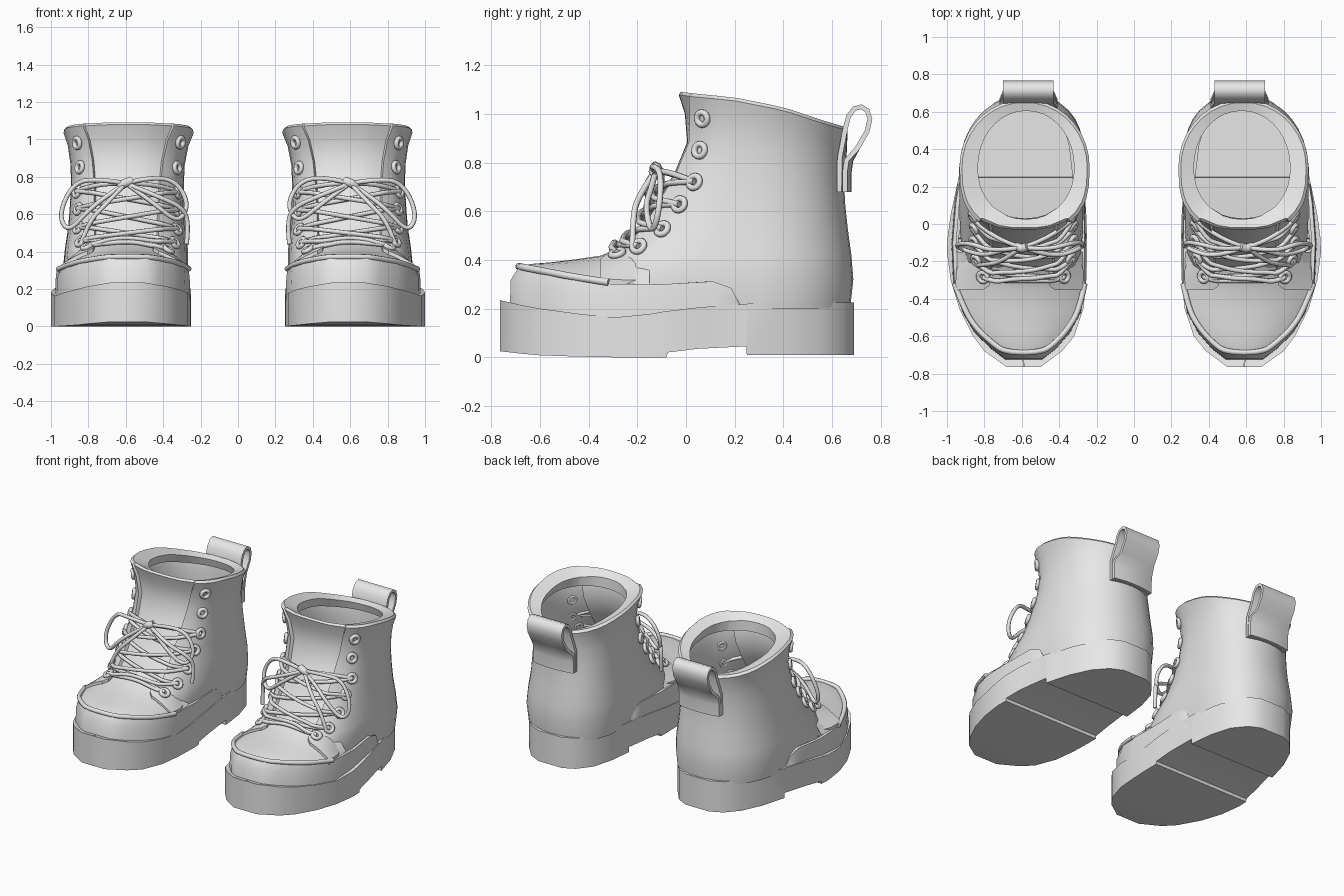
import bpy, bmesh, math
from mathutils import Vector
from mathutils.bvhtree import BVHTree

if "Cube" in bpy.data.objects:
    bpy.data.objects.remove(bpy.data.objects["Cube"])

grey = bpy.data.materials.new("light_grey")
grey.diffuse_color = (0.8, 0.8, 0.8, 1)
grey.use_nodes = True
grey.node_tree.nodes["Principled BSDF"].inputs["Base Color"].default_value = grey.diffuse_color


def finish(ob, angle=35):
    """Mirror to the second boot, bake to mesh, shade."""
    ob.data.materials.append(grey)
    bpy.context.collection.objects.link(ob)
    mod = ob.modifiers.new("pair", 'MIRROR')
    mod.use_mirror_merge = False
    bpy.ops.object.select_all(action='DESELECT')
    ob.select_set(True)
    bpy.context.view_layer.objects.active = ob
    bpy.ops.object.convert(target='MESH')
    bpy.ops.object.shade_smooth_by_angle(angle=math.radians(angle))


def loft(name, rings, closed=True, caps=True, angle=35):
    """Skin a list of equal-length point rings."""
    bm = bmesh.new()
    vs = [[bm.verts.new(p) for p in r] for r in rings]
    n = len(rings[0])
    for a, b in zip(vs, vs[1:]):
        for i in range(n if closed else n - 1):
            j = (i + 1) % n
            bm.faces.new((a[i], a[j], b[j], b[i]))
    if caps:
        bm.faces.new(vs[0])
        bm.faces.new(vs[-1])
    bmesh.ops.recalc_face_normals(bm, faces=bm.faces)
    tree = BVHTree.FromBMesh(bm)
    me = bpy.data.meshes.new(name)
    bm.to_mesh(me)
    bm.free()
    finish(bpy.data.objects.new(name, me), angle)
    return tree


def tubes(name, paths, r, cyclic=False):
    cu = bpy.data.curves.new(name, 'CURVE')
    cu.dimensions = '3D'
    cu.bevel_depth = r
    cu.bevel_resolution = 2
    cu.resolution_u = 5
    cu.use_fill_caps = True
    for path in paths:
        sp = cu.splines.new('POLY' if cyclic else 'NURBS')
        sp.points.add(len(path) - 1)
        for p, co in zip(sp.points, path):
            p.co = (*co, 1)
        sp.use_cyclic_u = cyclic
        if not cyclic:
            sp.order_u = 3
            sp.use_endpoint_u = True
    finish(bpy.data.objects.new(name, cu), 60)


def interp(table, t):
    for (a, va), (b, vb) in zip(table, table[1:]):
        if t <= b:
            return va + (vb - va) * max(0, (t - a) / (b - a))
    return table[-1][1]


# hollow sole: y, inner x, outer x, bottom z, top z, with an arch step before the heel
sole = [(-.765, .50, .68, .025, .235), (-.68, .385, .80, .015, .215), (-.60, .32, .86, .008, .20),
        (-.45, .27, .935, .003, .18), (-.30, .255, .98, 0, .163), (-.15, .25, 1.0, 0, .178),
        (-.08, .25, .997, 0, .19), (-.075, .25, .997, .02, .19), (.05, .255, .98, .035, .205),
        (.248, .268, .938, .045, .22), (.25, .268, .938, .01, .22), (.42, .288, .89, .01, .225),
        (.56, .328, .825, .01, .225), (.65, .40, .745, .01, .225), (.69, .48, .66, .01, .225)]
sole_rings = []
for y, a, c, b, t in sole:
    ledge = .06 if -.5 < y < .6 else (c - a) * .495
    sole_rings.append([(a + ledge, y, t), (a, y, t), (a, y, b), (c, y, b), (c, y, t), (c - ledge, y, t)])
loft("sole", sole_rings, closed=False, angle=50)

# toe cap: domed cross sections, y, inner x, outer x, rim z, crown z
toe = [(-.675, .50, .68, .365, .374), (-.635, .44, .745, .355, .384), (-.56, .365, .83, .34, .39),
       (-.46, .305, .90, .322, .402), (-.35, .275, .95, .305, .418), (-.25, .27, .95, .30, .46),
       (-.15, .275, .945, .30, .53)]
us = [math.sin(math.pi * (i / 14 - .5)) for i in range(15)]


def toe_point(row, u, lift=0):
    y, a, c, r, k = row
    return ((a + c) / 2 + u * (c - a) / 2, y, r + (k - r) * (1 - min(1, abs(u)) ** 2.2) + lift)


toe_tree = loft("toe_cap", [[toe_point(r, u) for u in us] for r in toe], closed=False, caps=False, angle=60)

# lower corners of the lace flaps, lying over the toe cap
flap_rows = [(-.352, .275, .955, .305, .418), (-.33, .272, .955, .304, .427), toe[5], (-.15, .30, .91, .30, .52)]
for side, name in ((-1, "inner_lace_flap"), (1, "outer_lace_flap")):
    rings = []
    for row, start in zip(flap_rows, (.56, .47, .44, .5)):
        u = [side * (start + (1.0 - start) * i / 6) for i in range(7)]
        rings.append([toe_point(row, v, .018) for v in u] + [toe_point(row, v, -.02) for v in reversed(u)])
    loft(name, rings)

# mudguard band round the toe and along both sides
guard = [(.272, .24, .21), (.266, .20, .285), (.262, .12, .312), (.258, -.10, .30), (.258, -.33, .302),
         (.285, -.47, .322), (.345, -.58, .342), (.42, -.665, .357), (.49, -.718, .367),
         (.69, -.718, .367), (.76, -.665, .357), (.85, -.58, .342), (.915, -.47, .322),
         (.965, -.33, .302), (.975, -.10, .30), (.958, .12, .312), (.945, .20, .285), (.938, .24, .21)]


def shrink(p, fx, fy, z):
    return (.615 + (p[0] - .615) * fx, -.1 + (p[1] + .1) * fy, z)


loft("mudguard", [[shrink(p, 1.005, 1.012, .14) for p in guard], [shrink(p, 1, 1.005, p[2] - .05) for p in guard],
                  [shrink(p, .985, .955, p[2]) for p in guard], [shrink(p, .93, .92, p[2]) for p in guard]],
     closed=False, caps=False, angle=50)
tubes("toe_welt", [[shrink(p, .985, .95, p[2] + .006) for p in guard if p[1] < -.3]], .015)

# open shaft with a folded collar: z, front y, back y, inner x, outer x, front squareness, flap edge, tongue recess
shaft = [(.20, -.33, .675, .278, .922, 4, .50, .03), (.32, -.34, .688, .268, .935, 4.5, .50, .03),
         (.42, -.30, .68, .27, .925, 3.5, .52, .03), (.53, -.21, .665, .283, .908, 3, .55, .03),
         (.63, -.15, .655, .29, .90, 2.8, .57, .03), (.74, -.075, .65, .29, .893, 2.7, .59, .03),
         (.85, -.025, .65, .285, .895, 2.7, .62, .03), (.95, -.03, .655, .265, .91, 2.7, .66, .025),
         (1.015, -.045, .665, .237, .933, 2.7, .70, .015), (1.028, -.03, .65, .25, .92, 2.6, .70, .01),
         (1.0, .025, .605, .32, .835, 2.1, .70, 0), (.94, .03, .62, .305, .86, 2.1, .70, 0)]
top_line = [(-.05, 1.09), (0, 1.08), (.2, 1.06), (.4, 1.02), (.55, .97), (.65, .94)]


def shaft_ring(z, yf, yb, xi, xo, n, b, rec):
    cx, hx, cy = (xi + xo) / 2, (xo - xi) / 2, .30
    w = min(1, max(0, (z - .6) / .42))
    half = [0, .22, .4, b - .03, b, b + .4 * (1 - b), b + .7 * (1 - b), .95, .988]
    pts = []
    for s in [-s for s in reversed(half[1:])] + half:          # front half
        y = cy - (cy - yf) * (1 - abs(s) ** n) ** (1 / n)
        pts.append((cx + hx * s, y + (rec if abs(s) < b - .01 else 0)))
    e = .88 + .10 * w
    for i in range(19):                                        # back half, heel leaning inward
        t = math.pi * i / 18
        c, s = math.cos(t), math.sin(t)
        x = cx + hx * math.copysign(abs(c) ** e, c) - .035 * (1 - w) * s
        pts.append((x, cy + (yb - cy) * abs(s) ** e))
    return [(x, y, z + w * (interp(top_line, y) - 1.02)) for x, y in pts]


body = loft("boot_shaft", [shaft_ring(*r) for r in shaft], caps=False, angle=40)

# heel pull loop, its lower patch curved round the heel
strap = [(.648, .68), (.65, .82), (.655, .94), (.668, .99), (.692, 1.022), (.72, 1.03), (.745, 1.015),
         (.756, .98), (.745, .93), (.705, .86), (.678, .81), (.671, .76), (.671, .68)]
strap_rings = []
for i, (y, z) in enumerate(strap):
    a, b = Vector(strap[max(i - 1, 0)]), Vector(strap[min(i + 1, len(strap) - 1)])
    d = (b - a).normalized()
    ny, nz = -d.y * .01, d.x * .01
    hw = .155 if z < .85 else .135
    bend = .018 if z < .83 else 0
    cols = [k / 3 for k in range(-3, 4)]
    strap_rings.append([(.565 + hw * c, y + ny - bend * c * c, z + nz) for c in cols] +
                       [(.565 + hw * c, y - ny - bend * c * c, z - nz) for c in reversed(cols)])
loft("heel_pull", strap_rings, angle=50)

# eyelets: inner x, outer x, y, z, bottom to top, snapped to the shaft or flap
rows = [(.36, .81, -.285, .43), (.335, .835, -.19, .45), (.31, .86, -.10, .53), (.30, .86, -.03, .63),
        (.30, .86, .035, .72), (.31, .84, .06, .85), (.283, .87, .06, .98)]
eyes, circles = [], []
for i, (xi, xo, y, z) in enumerate(rows):
    pair = []
    for x in (xi, xo):
        tree = toe_tree if i == 0 else body
        co, nor, _, _ = tree.find_nearest(Vector((x, y, z)))
        if nor.dot(co - Vector((.59, .27, co.z - .3 * (i == 0)))) < 0:
            nor = -nor
        if i == 0:
            co = co + nor * .018
        side = nor.orthogonal().normalized()
        up = nor.cross(side)
        circles.append([co + nor * .008 + .026 * (math.cos(t) * side + math.sin(t) * up)
                        for t in [k * math.tau / 14 for k in range(14)]])
        pair.append(co + nor * .012)
    eyes.append(pair)
tubes("eyelets", circles, .013, cyclic=True)


def over_front(a, b, lift):
    """Lace path from a to b lying in front of the tongue."""
    path = [a]
    for k in range(1, 8):
        p = a.lerp(b, k / 8)
        hit = body.ray_cast(Vector((p.x, -2, p.z)), Vector((0, 1, 0)))[0]
        y = max(min(p.y, hit.y if hit else p.y) - lift, -.31)
        top = toe_tree.ray_cast(Vector((p.x, y, 2)), Vector((0, 0, -1)))[0]
        z = max(p.z + .01, top.z + lift * .8 if top else 0)
        path.append(Vector((p.x, y, z)))
    return path + [b]


# laces: bottom bar, criss-cross, then up to the knot
knot = Vector((.60, -.125, .765))
laces = [over_front(eyes[0][0], eyes[0][1], .02)]
for lo, hi in zip(eyes[:4], eyes[1:5]):
    laces.append(over_front(lo[0], hi[1], .02))
    laces.append(over_front(lo[1], hi[0], .04))
for e in eyes[4]:
    laces.append([e, e.lerp(knot, .4) + Vector((0, -.05, .03)), knot])
tubes("laces", laces, .0125)

# bow: two loops, two tails and the knot
k = tuple(knot)
tubes("bow", [
    [k, (.75, -.15, .79), (.88, -.10, .77), (.96, -.11, .60), (.91, -.14, .50), (.80, -.17, .62), (.7, -.14, .70), k],
    [k, (.47, -.14, .80), (.33, -.10, .78), (.26, -.10, .65), (.32, -.14, .55), (.45, -.17, .66), k],
    [k, (.44, -.18, .70), (.30, -.14, .64), (.262, -.10, .56), (.275, -.12, .44)],
    [k, (.70, -.20, .66), (.80, -.22, .56), (.84, -.22, .44)]], .0125)
tubes("knot", [[(.57, -.12, .78), (.59, -.13, .77), (.61, -.13, .765), (.63, -.12, .75)]], .024)
